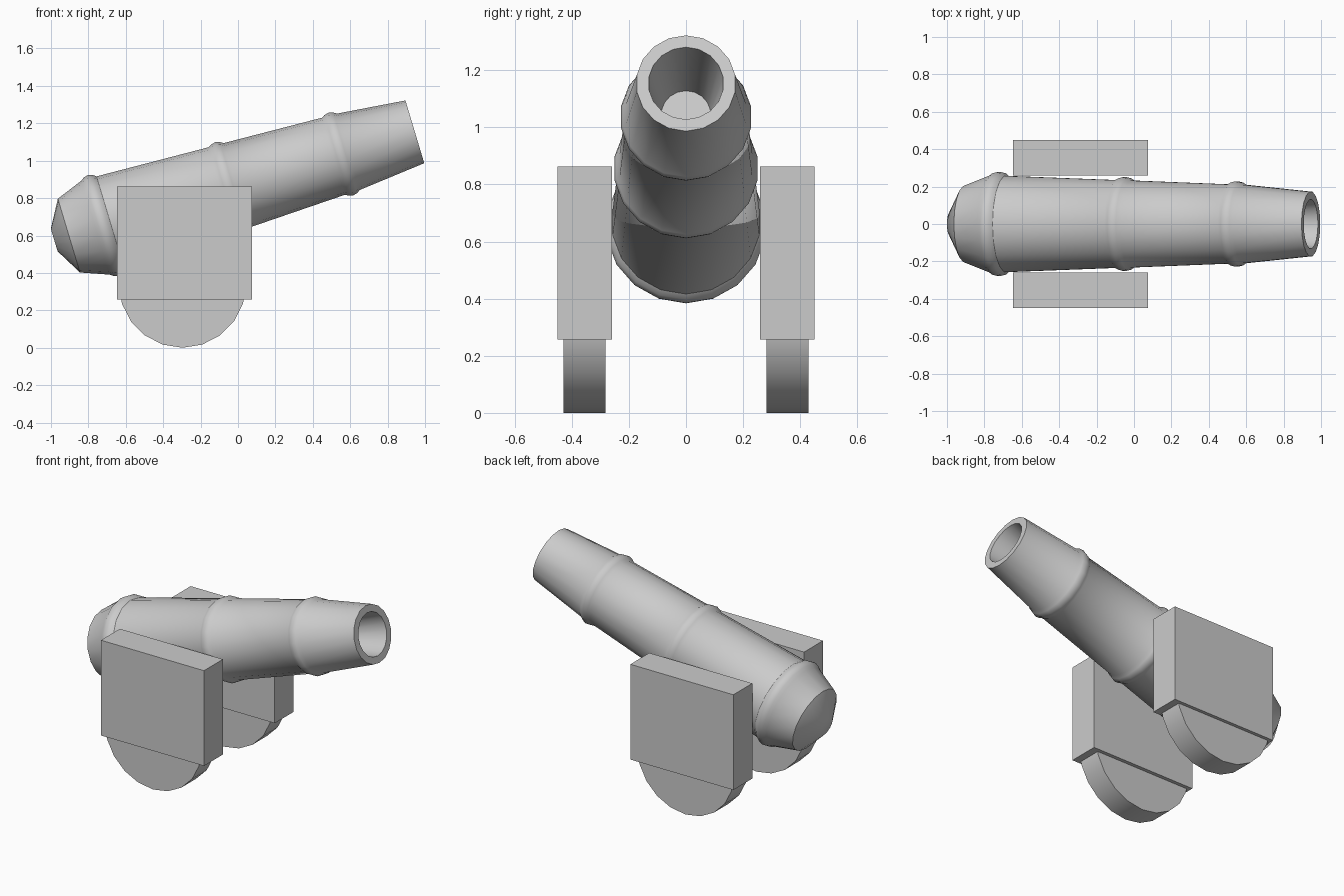
import bpy, bmesh, math
from mathutils import Matrix, Vector

if "Cube" in bpy.data.objects:
    bpy.data.objects.remove(bpy.data.objects["Cube"])

SIDES = 18
TILT = math.radians(16.7)


def finish(name, bm, smooth=False):
    bmesh.ops.recalc_face_normals(bm, faces=bm.faces)
    mesh = bpy.data.meshes.new(name)
    bm.to_mesh(mesh)
    bm.free()
    ob = bpy.data.objects.new(name, mesh)
    bpy.context.collection.objects.link(ob)
    if smooth:
        bpy.ops.object.select_all(action='DESELECT')
        bpy.context.view_layer.objects.active = ob
        ob.select_set(True)
        bpy.ops.object.shade_smooth_by_angle(angle=math.radians(35))
    return ob


def band(t, r_before, r_after, r_top):
    # rounded raised ring on the barrel
    return [(t - 0.042, r_before), (t - 0.024, r_top - 0.006), (t, r_top),
            (t + 0.024, r_top - 0.006), (t + 0.042, r_after)]


# Barrel: (distance along axis, radius), from breech to muzzle and into the bore
profile = [(-0.272, 0.063), (-0.19, 0.206)]
profile += band(0.0, 0.262, 0.261, 0.281)
profile += band(0.702, 0.238, 0.236, 0.254)
profile += band(1.328, 0.215, 0.213, 0.231)
profile += [(1.741, 0.175), (1.741, 0.132), (1.36, 0.087)]

bm = bmesh.new()
rings = []
for t, r in profile:
    rings.append([bm.verts.new((t, r * math.sin(a), r * math.cos(a)))
                  for a in (2 * math.pi * i / SIDES for i in range(SIDES))])
for a, b in zip(rings, rings[1:]):
    for i in range(SIDES):
        j = (i + 1) % SIDES
        bm.faces.new((a[i], a[j], b[j], b[i]))
bm.faces.new(rings[0])
bm.faces.new(rings[-1])
bm.transform(Matrix.Translation((-0.722, 0, 0.657)) @ Matrix.Rotation(-TILT, 4, 'Y'))
finish("barrel", bm, smooth=True)

for side, label in ((-1, "front"), (1, "back")):
    # Carriage cheek block
    bm = bmesh.new()
    bmesh.ops.create_cube(bm, size=1)
    bm.transform(Matrix.Translation((-0.286, side * 0.355, 0.5625))
                 @ Matrix.Diagonal((0.724, 0.19, 0.605, 1)))
    finish(label + "_cheek", bm)

    # Solid wheel partly sunk into the cheek
    bm = bmesh.new()
    bmesh.ops.create_cone(bm, cap_ends=True, segments=20, radius1=0.34,
                          radius2=0.34, depth=0.147)
    bm.transform(Matrix.Translation((-0.297, side * 0.356, 0.343))
                 @ Matrix.Rotation(math.pi / 2, 4, 'X'))
    finish(label + "_wheel", bm, smooth=True)

# Rest the model exactly on the floor
low = min((o.matrix_world @ v.co).z for o in bpy.data.objects for v in o.data.vertices)
for o in bpy.data.objects:
    o.data.transform(Matrix.Translation(Vector((0, 0, -low))))
